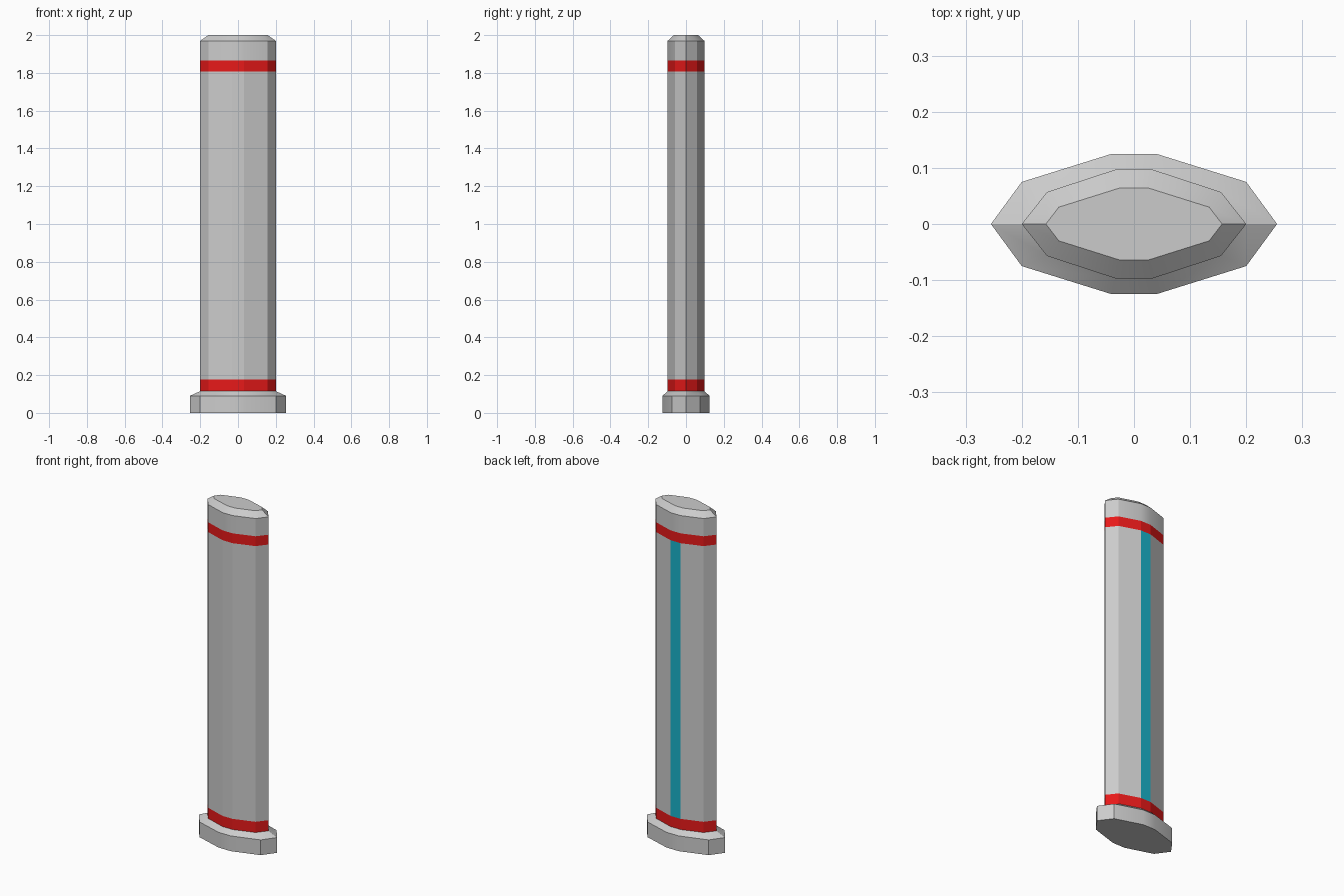
import bpy, bmesh, math

if "Cube" in bpy.data.objects:
    bpy.data.objects.remove(bpy.data.objects["Cube"])


def ring(tip, mid, flat):
    """Ten-sided lens outline, mirrored from one quarter, anticlockwise."""
    (mx, my), (fx, fy) = mid, flat
    half = [(tip, 0), (mx, my), (fx, fy), (-fx, fy), (-mx, my)]
    return half + [(-x, -y) for x, y in half]


FOOT = ring(0.255, (0.20, 0.075), (0.04, 0.125))
BODY = ring(0.20, (0.155, 0.057), (0.033, 0.097))
TOP = ring(0.157, (0.134, 0.03), (0.026, 0.064))


def material(name, color):
    m = bpy.data.materials.new(name)
    m.diffuse_color = color
    m.use_nodes = True
    m.node_tree.nodes["Principled BSDF"].inputs["Base Color"].default_value = m.diffuse_color
    return m


red = material("red", (0.8, 0.01, 0.01, 1))
blue = material("blue", (0.01, 0.45, 0.6, 1))


def loft(name, levels, mat=None, bottom=False, top=False, smooth=False, sides=range(10)):
    bm = bmesh.new()
    loops = [[bm.verts.new((x, y, z)) for x, y in outline] for outline, z in levels]
    for a, b in zip(loops, loops[1:]):
        for i in sides:
            j = (i + 1) % 10
            bm.faces.new((a[i], a[j], b[j], b[i]))
    if bottom:
        bm.faces.new(loops[0][::-1])
    if top:
        bm.faces.new(loops[-1])
    bmesh.ops.delete(bm, geom=[v for v in bm.verts if not v.link_faces], context='VERTS')
    me = bpy.data.meshes.new(name)
    bm.to_mesh(me)
    bm.free()
    ob = bpy.data.objects.new(name, me)
    bpy.context.collection.objects.link(ob)
    if mat:
        me.materials.append(mat)
    if smooth:
        bpy.ops.object.select_all(action='DESELECT')
        ob.select_set(True)
        bpy.context.view_layer.objects.active = ob
        bpy.ops.object.shade_smooth_by_angle(angle=math.radians(30))
    return ob


# Flared foot
loft("foot", [(FOOT, 0), (FOOT, 0.09), (BODY, 0.115)], bottom=True, smooth=True)
# Red bands
loft("lower_band", [(BODY, 0.115), (BODY, 0.178)], red)
loft("upper_band", [(BODY, 1.807), (BODY, 1.865)], red)
# Shaft, with its flat back face (side 2) as the blue stripe
shaft = [(BODY, 0.178), (BODY, 1.807)]
loft("shaft", shaft, sides=[i for i in range(10) if i != 2])
loft("back_stripe", shaft, blue, sides=[2])
# Chamfered cap
loft("cap", [(BODY, 1.865), (BODY, 1.97), (TOP, 2.0)], top=True, smooth=True)
